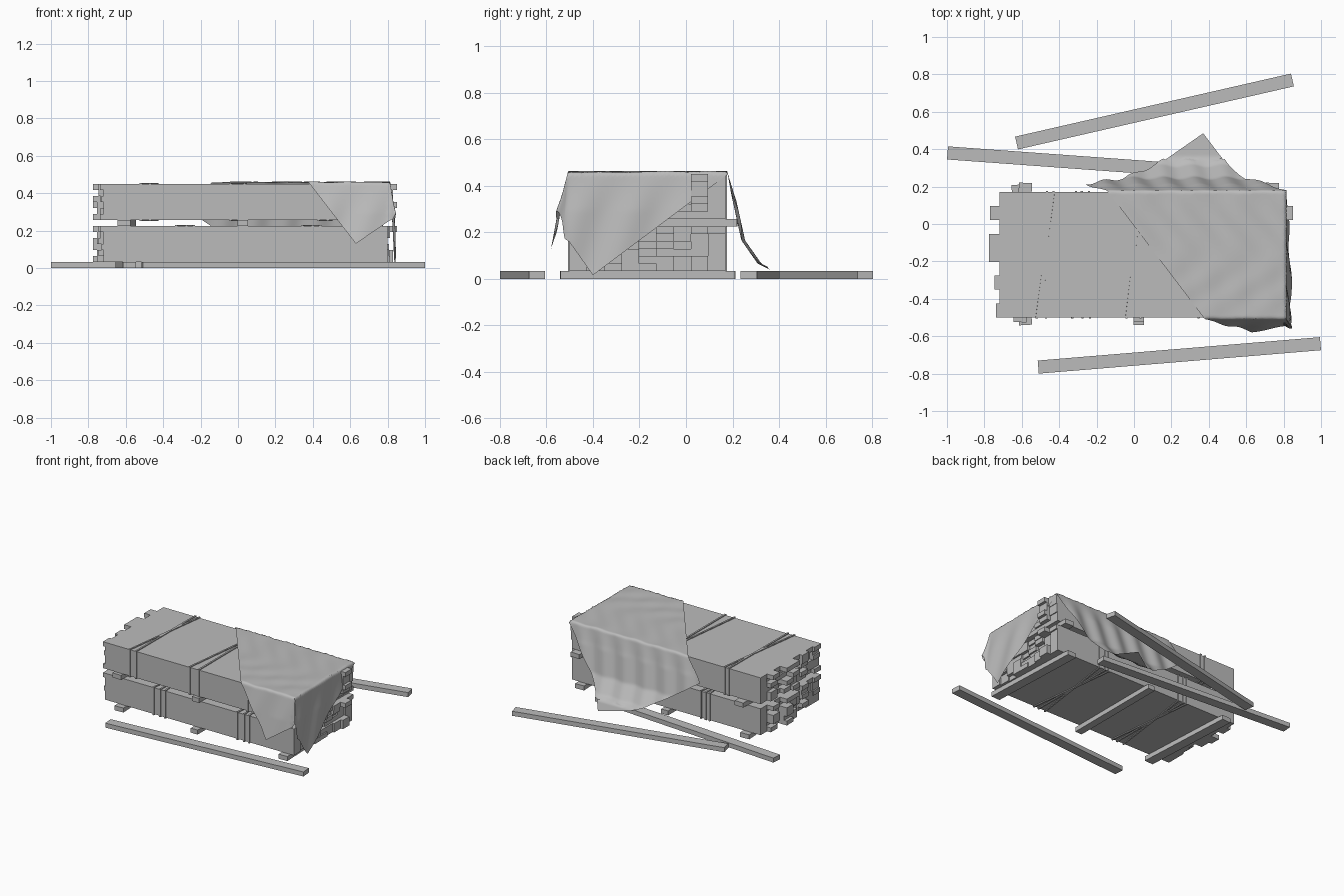
import bpy, bmesh, math, random
from mathutils import Vector, Matrix

random.seed(4)
cube = bpy.data.objects.get("Cube")
if cube:
    bpy.data.objects.remove(cube, do_unlink=True)

grey = bpy.data.materials.new("plain_grey")
grey.use_nodes = True
colour = (0.5, 0.5, 0.5, 1)
grey.diffuse_color = colour
grey.node_tree.nodes["Principled BSDF"].inputs["Base Color"].default_value = colour


def finish(name, bm, smooth=False):
    bmesh.ops.recalc_face_normals(bm, faces=bm.faces)
    mesh = bpy.data.meshes.new(name)
    bm.to_mesh(mesh)
    bm.free()
    mesh.materials.append(grey)
    for face in mesh.polygons:
        face.use_smooth = smooth
    obj = bpy.data.objects.new(name, mesh)
    bpy.context.collection.objects.link(obj)
    return obj


def add_box(bm, low, high):
    low, high = Vector(low), Vector(high)
    matrix = Matrix.Translation((low + high) / 2) @ Matrix.Diagonal((high - low).to_4d())
    bmesh.ops.create_cube(bm, size=1, matrix=matrix)


def plank(name, start, end, width, base=0):
    """A bar lying flat between two plan points."""
    a, b = Vector(start), Vector(end)
    span, mid = b - a, (a + b) / 2
    bm = bmesh.new()
    matrix = (Matrix.Translation((mid.x, mid.y, base + THICK / 2))
              @ Matrix.Rotation(math.atan2(span.y, span.x), 4, "Z")
              @ Matrix.Diagonal((span.length, width, THICK, 1)))
    bmesh.ops.create_cube(bm, size=1, matrix=matrix)
    finish(name, bm)


THICK = 0.033
LEFT, RIGHT, FRONT, BACK = -0.72, 0.80, -0.50, 0.17
LAYERS, COLUMNS = 6, 9
BUNDLE = 0.192
LOWER, UPPER = THICK, 2 * THICK + BUNDLE

# How far the board ends in each column may stick out, front to back
LEFT_REACH = [0.018, 0, 0.025, 0, 0.055, 0.055, 0, 0.05, 0]
RIGHT_REACH = [0, 0.008, 0, 0.012, 0.01, 0, 0.012, 0.05, 0.01]


# Board bundles: a solid middle with uneven board ends
def bundle(name, base):
    bm = bmesh.new()
    inset = 0.03
    add_box(bm, (LEFT + inset, FRONT, base), (RIGHT - inset, BACK, base + BUNDLE))
    dy, dz = (BACK - FRONT) / COLUMNS, BUNDLE / LAYERS
    for col in range(COLUMNS):
        for row in range(LAYERS):
            y, z = FRONT + col * dy, base + row * dz
            outer = row == LAYERS - 1 or col in (0, COLUMNS - 1)
            for edge, side, reach in ((LEFT, -1, LEFT_REACH[col]), (RIGHT, 1, RIGHT_REACH[col])):
                out = reach * random.choice((0, 0.6, 1))
                if out == 0 and not outer:
                    out = -random.choice((0, 0, 0.012, 0.024))
                if outer and row == LAYERS - 1:
                    out = reach
                xs = sorted((edge - side * inset, edge + side * out))
                add_box(bm, (xs[0], y, z), (xs[1], y + dy, z + dz))
    finish(name, bm)


bundle("lower_board_bundle", LOWER)
bundle("upper_board_bundle", UPPER)

# Bearers below and between the bundles
for i, (x, skew, width) in enumerate(((-0.60, 0.02, 0.07), (0.025, 0.0, 0.055), (0.725, 0.015, 0.07))):
    plank(f"ground_bearer_{i + 1}", (x + skew, -0.54), (x - skew, 0.21), width)
    plank(f"spacer_{i + 1}", (x - skew / 2, -0.525), (x + skew, 0.22), width, LOWER + BUNDLE)

# Loose planks on the ground
plank("loose_plank_front", (-0.512, -0.765), (0.997, -0.64), 0.07)
plank("loose_plank_back", (-0.628, 0.433), (0.847, 0.77), 0.07)
plank("loose_plank_under_cover", (-0.997, 0.38), (0.515, 0.27), 0.07)


# Binding straps: thin closed ribbons around a bundle
def strap(name, x_front, x_back, base, thick=0.006, width=0.012):
    bm = bmesh.new()
    rings = []
    for grow in (-0.001, thick):
        y0, y1 = FRONT - grow, BACK + grow
        z0, z1 = base - grow, base + BUNDLE + grow
        path = ((x_front, y0, z0), (x_front, y0, z1), (x_back, y1, z1), (x_back, y1, z0))
        for side in (-1, 1):
            rings.append([bm.verts.new((x + side * width / 2, y, z)) for x, y, z in path])
    for a, b in ((0, 1), (1, 3), (3, 2), (2, 0)):
        for i in range(4):
            j = (i + 1) % 4
            bm.faces.new((rings[a][i], rings[a][j], rings[b][j], rings[b][i]))
    finish(name, bm)


for level, base, pairs in (
        ("upper", UPPER, ((-0.52, -0.43), (-0.47, -0.465), (-0.04, 0.04), (0.035, 0.035),
                          (0.43, 0.50), (0.48, 0.47))),
        ("lower", LOWER, ((-0.33, -0.24), (-0.275, -0.28), (-0.235, -0.31),
                          (0.345, 0.44), (0.40, 0.39), (0.44, 0.36)))):
    for i, (xf, xb) in enumerate(pairs):
        strap(f"{level}_strap_{i + 1}", xf, xb, base)

# Draped cover: a rectangular sheet laid askew and folded over the edges
FOLD_X, FOLD_F, FOLD_B = RIGHT + 0.014, FRONT - 0.008, BACK + 0.008
TOP = UPPER + BUNDLE + 0.007
BACK_PATH = ((0, 0, TOP), (0.1, 0.017, 0.36), (0.3, 0.06, 0.165),
             (0.42, 0.13, 0.065), (0.47, 0.18, 0.04), (0.63, 0.34, 0.036))


def along_back(d):
    for (d0, y0, z0), (d1, y1, z1) in zip(BACK_PATH, BACK_PATH[1:]):
        if d <= d1:
            t = (d - d0) / (d1 - d0)
            return y0 + t * (y1 - y0), z0 + t * (z1 - z0)
    return BACK_PATH[-1][1:]


def drape(u, v):
    du, df, db = max(u - FOLD_X, 0), max(FOLD_F - v, 0), max(v - FOLD_B, 0)
    ripple = math.sin(u * 31 + 2 * math.sin(v * 9)) * math.sin(v * 17 + u * 8)
    if db > 0:
        y, z = along_back(db)
        hang = min(db * 8, 1) * (1 if z > 0.05 else 0)
        wave = 0.008 * hang * (1 + math.sin(u * 38 + db * 6))
        return min(u, FOLD_X + 0.02), FOLD_B + y + wave, z
    if du > 0 or df > 0:
        r, a = math.hypot(du, df), math.atan2(df, du)
        bulge = math.sin(2 * a) * r if du > 0 and df > 0 else 0
        wave = 0.006 * min(r * 6, 1) * (1 + math.sin((v if du else u) * 27 + r * 9))
        x = min(u, FOLD_X) + 0.05 * r * math.cos(a) + 0.12 * bulge + (wave if du else 0)
        y = max(v, FOLD_F) - 0.18 * r * math.sin(a) - 0.1 * bulge - (wave if df else 0)
        return x, y, max(TOP - r * 0.985, 0.004)
    return u, v, TOP + 0.003 * (1 + ripple)


corner_front, corner_right = Vector((0.63, -0.84)), Vector((1.262, -0.4))
corner_back = Vector((0.37, 0.775))
short, long = corner_front - corner_right, corner_back - corner_right
bm = bmesh.new()
bmesh.ops.create_grid(bm, x_segments=56, y_segments=108, size=0.5)
for vert in bm.verts:
    flat = corner_right + short * (vert.co.x + 0.5) + long * (vert.co.y + 0.5)
    vert.co = drape(flat.x, flat.y)
cover = finish("draped_cover", bm, smooth=True)
bpy.ops.object.select_all(action="DESELECT")
cover.select_set(True)
bpy.context.view_layer.objects.active = cover
bpy.ops.object.shade_smooth_by_angle(angle=math.radians(50))
